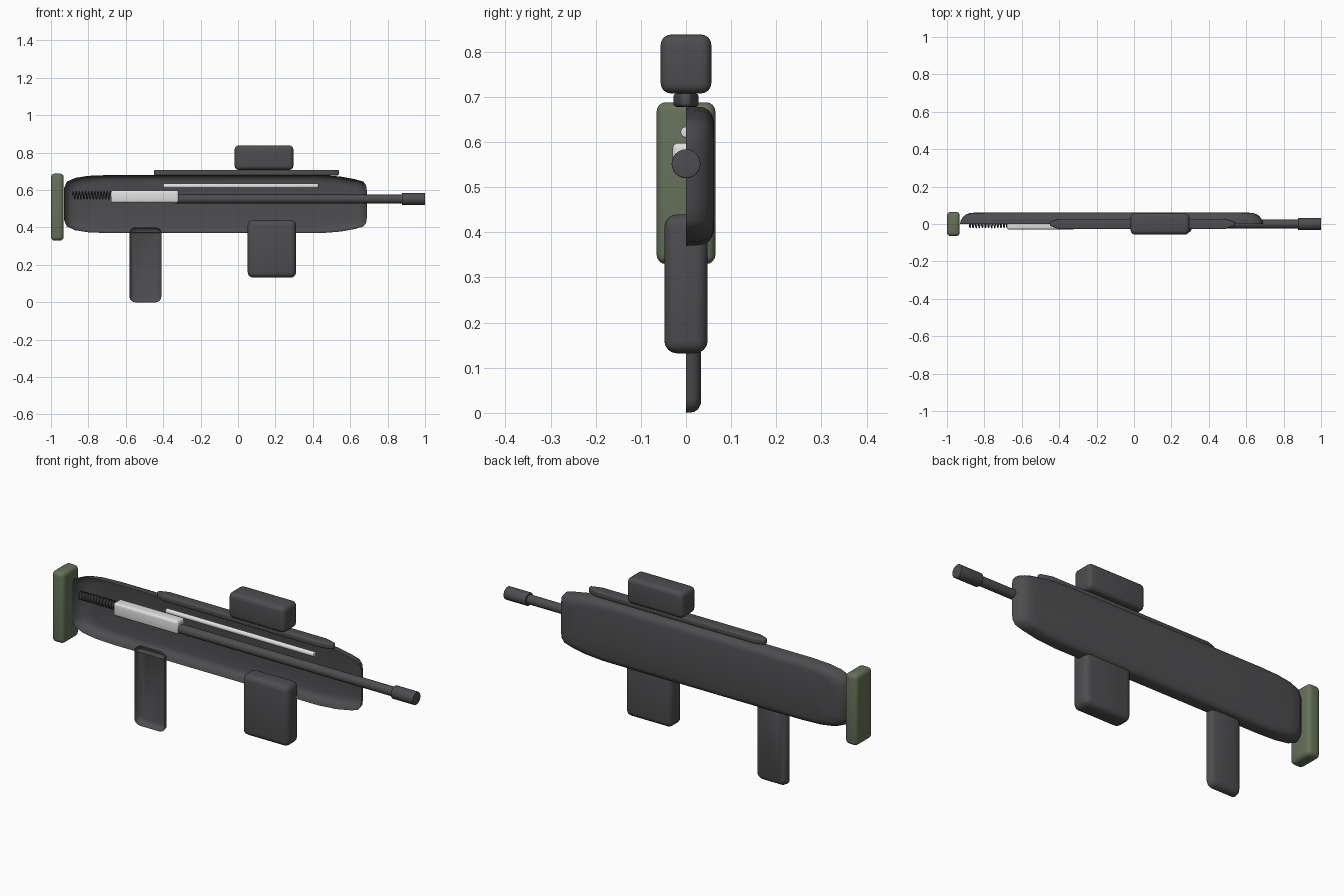
import bpy, bmesh, math
from mathutils import Vector

old = bpy.data.objects.get("Cube")
if old:
    bpy.data.objects.remove(old, do_unlink=True)


def material(name, r, g, b):
    m = bpy.data.materials.new(name)
    m.use_nodes = True
    m.diffuse_color = (r, g, b, 1)
    m.node_tree.nodes["Principled BSDF"].inputs["Base Color"].default_value = (r, g, b, 1)
    return m


dark = material("dark grey", 0.075, 0.075, 0.08)
green = material("olive green", 0.13, 0.165, 0.1)
pale = material("pale metal", 0.75, 0.75, 0.76)


def finish(name, bm, mat, bevel=0, angle=40):
    """Turn a bmesh into a named, smooth shaded object."""
    bmesh.ops.recalc_face_normals(bm, faces=bm.faces)
    mesh = bpy.data.meshes.new(name)
    bm.to_mesh(mesh)
    bm.free()
    mesh.materials.append(mat)
    ob = bpy.data.objects.new(name, mesh)
    bpy.context.collection.objects.link(ob)
    bpy.ops.object.select_all(action='DESELECT')
    bpy.context.view_layer.objects.active = ob
    ob.select_set(True)
    if bevel:
        mod = ob.modifiers.new("Bevel", 'BEVEL')
        mod.width, mod.segments = bevel, 4
        bpy.ops.object.modifier_apply(modifier="Bevel")
    bpy.ops.object.shade_smooth_by_angle(angle=math.radians(angle))
    return ob


def box(name, lo, hi, mat, bevel):
    """Rounded box between two corners."""
    lo, hi = Vector(lo), Vector(hi)
    bm = bmesh.new()
    bmesh.ops.create_cube(bm, size=1)
    for v in bm.verts:
        v.co = (lo + hi) / 2 + v.co * (hi - lo)
    return finish(name, bm, mat, bevel)


def rod(name, x0, x1, z, radius, mat, bevel=0):
    """Cylinder along x."""
    bm = bmesh.new()
    bmesh.ops.create_cone(bm, cap_ends=True, segments=24, radius1=radius,
                          radius2=radius, depth=x1 - x0)
    for v in bm.verts:
        v.co = ((x0 + x1) / 2 + v.co.z, v.co.x, z + v.co.y)
    return finish(name, bm, mat, bevel)


def half_shell(name, outline, rings, mat):
    """Hollow half casing, open at y = 0; rings give depth and inset in x and z."""
    xs, zs = [p[0] for p in outline], [p[1] for p in outline]
    cx, cz = (min(xs) + max(xs)) / 2, (min(zs) + max(zs)) / 2
    hx, hz = max(xs) - cx, max(zs) - cz
    bm = bmesh.new()
    loops = [[bm.verts.new((cx + (x - cx) * (1 - ix / hx), y,
                            cz + (z - cz) * (1 - iz / hz))) for x, z in outline]
             for y, ix, iz in rings]
    n = len(outline)
    for a, b in zip(loops, loops[1:]):
        for i in range(n):
            j = (i + 1) % n
            bm.faces.new((a[i], a[j], b[j], b[i]))
    cap = bm.faces.new(loops[-1])
    ob = finish(name, bm, mat, angle=60)
    # keep the casing's outside facing away from the open side
    capped = max(ob.data.polygons, key=lambda f: f.center.y)
    if capped.normal.y < 0:
        ob.data.flip_normals()
    return ob


# Main casing, cut open along the middle
upper = [(-0.93, 0.61), (-0.915, 0.645), (-0.87, 0.665), (-0.8, 0.676), (-0.7, 0.68),
         (0.45, 0.68), (0.55, 0.672), (0.63, 0.657), (0.67, 0.645), (0.685, 0.625), (0.69, 0.59)]
lower = [(x, 1.05 - z) for x, z in reversed(upper)]
half_shell("body_casing", upper + lower,
           [(0, 0, 0), (0.02, 0.004, 0.001), (0.04, 0.018, 0.004), (0.05, 0.03, 0.009),
            (0.058, 0.05, 0.02), (0.062, 0.09, 0.035)], dark)

# Hand grip, also cut open
grip = []
for k, (cx, cz) in enumerate([(-0.44, 0.37), (-0.55, 0.37), (-0.55, 0.03), (-0.44, 0.03)]):
    for s in range(5):
        a = math.radians(90 * k + 22.5 * s)
        grip.append((cx + 0.03 * math.cos(a), cz + 0.03 * math.sin(a)))
half_shell("hand_grip", grip,
           [(0, 0, 0), (0.018, 0.002, 0.002), (0.027, 0.008, 0.008), (0.033, 0.02, 0.02)], dark)

# Solid blocks
box("butt_pad", (-1, -0.065, 0.33), (-0.932, 0.065, 0.688), green, 0.02)
box("magazine", (0.052, -0.048, 0.132), (0.31, 0.048, 0.44), dark, 0.028)
box("sight", (-0.018, -0.056, 0.708), (0.296, 0.056, 0.838), dark, 0.022)
box("bolt", (-0.68, -0.03, 0.532), (-0.318, 0.03, 0.598), pale, 0.012)

# Top rail with narrowed ends
bm = bmesh.new()
plan = [(-0.45, 0.01), (-0.40, 0.028), (0.48, 0.028), (0.54, 0.01)]
plan += [(x, -y) for x, y in reversed(plan)]
base = bm.faces.new([bm.verts.new((x, y, 0.678)) for x, y in plan])
top = bmesh.ops.extrude_face_region(bm, geom=[base])["geom"]
bmesh.ops.translate(bm, vec=(0, 0, 0.03), verts=[v for v in top if isinstance(v, bmesh.types.BMVert)])
finish("top_rail", bm, dark, 0.008)

# Barrel, muzzle and gas rod
rod("barrel", -0.34, 0.9, 0.552, 0.023, dark)
rod("muzzle", 0.876, 1.0, 0.552, 0.032, dark, 0.003)
rod("gas_rod", -0.4, 0.43, 0.622, 0.012, pale, 0.003)

# Recoil spring
curve = bpy.data.curves.new("recoil_spring", 'CURVE')
curve.dimensions = '3D'
curve.bevel_depth = 0.003
curve.bevel_resolution = 1
spline = curve.splines.new('POLY')
turns, steps = 13, 16
total = turns * steps
spline.points.add(total)
for i, p in enumerate(spline.points):
    a = 2 * math.pi * i / steps
    p.co = (-0.885 + 0.215 * i / total, 0.02 * math.cos(a), 0.572 + 0.02 * math.sin(a), 1)
curve.materials.append(dark)
bpy.context.collection.objects.link(bpy.data.objects.new("recoil_spring", curve))
